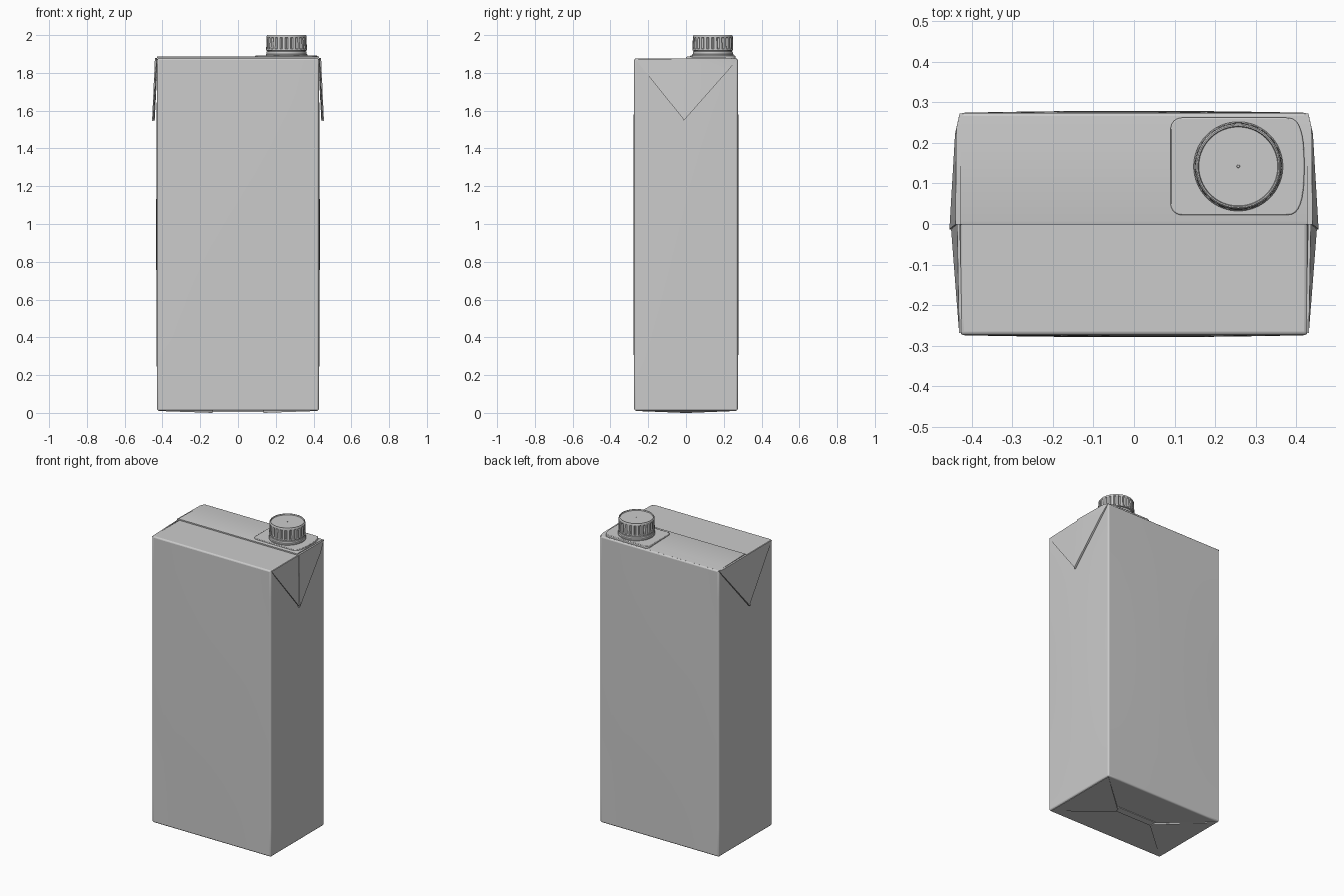
import bpy, bmesh, math
from mathutils import Vector

if "Cube" in bpy.data.objects:
    bpy.data.objects.remove(bpy.data.objects["Cube"])

W, D, Z0, Z1 = 0.428, 0.274, 0.012, 1.876


def finish(name, bm, bevel=0.0, segments=2, angle=35):
    bmesh.ops.recalc_face_normals(bm, faces=bm.faces)
    me = bpy.data.meshes.new(name)
    bm.to_mesh(me)
    bm.free()
    ob = bpy.data.objects.new(name, me)
    bpy.context.collection.objects.link(ob)
    if bevel:
        mod = ob.modifiers.new("soft_edges", 'BEVEL')
        mod.width, mod.segments = bevel, segments
        mod.limit_method, mod.angle_limit = 'ANGLE', math.radians(30)
    bpy.ops.object.select_all(action='DESELECT')
    ob.select_set(True)
    bpy.context.view_layer.objects.active = ob
    bpy.ops.object.shade_smooth_by_angle(angle=math.radians(angle))
    return ob


def plate(name, points, offset, bevel=0.0):
    """Solid sheet: an outline extruded along an offset vector."""
    bm = bmesh.new()
    a = [bm.verts.new(p) for p in points]
    b = [bm.verts.new(Vector(p) + Vector(offset)) for p in points]
    n = len(a)
    bm.faces.new(a)
    bm.faces.new(b)
    for i in range(n):
        bm.faces.new((a[i], a[(i + 1) % n], b[(i + 1) % n], b[i]))
    bmesh.ops.triangulate(bm, faces=[f for f in bm.faces if len(f.verts) == 4])
    return finish(name, bm, bevel)


def lathe(name, profile, centre, seg=96, ribs=24):
    """Revolve (radius, z, groove depth); grooves are cut between the ribs."""
    bm = bmesh.new()
    rings = []
    for r, z, groove in profile:
        ring = []
        for i in range(seg):
            t = 2 * math.pi * i / seg
            rr = r - (groove if i % (seg // ribs) == 0 else 0)
            ring.append(bm.verts.new((centre[0] + rr * math.cos(t),
                                      centre[1] + rr * math.sin(t), z)))
        rings.append(ring)
    for lo, hi in zip(rings, rings[1:]):
        for i in range(seg):
            j = (i + 1) % seg
            bm.faces.new((lo[i], lo[j], hi[j], hi[i]))
    bm.faces.new(rings[0][::-1])
    bm.faces.new(rings[-1])
    return finish(name, bm, angle=30)


# Carton body with faintly bulging walls
bm = bmesh.new()
bmesh.ops.create_cube(bm, size=2)
bmesh.ops.subdivide_edges(bm, edges=bm.edges[:], cuts=9, use_grid_fill=True)
for v in bm.verts:
    x, y, z = v.co
    bulge = 0.005 * (1 - z * z)
    v.co = (x * (W + bulge * (1 - y * y) * (abs(x) > 0.99)),
            y * (D + bulge * (1 - x * x) * (abs(y) > 0.99)),
            Z0 + (Z1 - Z0) * (z + 1) / 2)
finish("carton_body", bm, 0.009, 3)

# Top seam folded over the back half
bm = bmesh.new()
section = [(-0.001, 1.868), (-0.001, 1.884), (0.008, 1.886), (0.20, 1.881),
           (D - 0.008, 1.876), (D - 0.008, 1.868)]
ends = [[bm.verts.new((x, y, z)) for y, z in section] for x in (-W, W)]
for e in ends:
    bm.faces.new(e)
for i in range(len(section)):
    j = (i + 1) % len(section)
    bm.faces.new((ends[0][i], ends[0][j], ends[1][j], ends[1][i]))
finish("top_seam_fold", bm)

for s, side in ((-1, "left"), (1, "right")):
    # Triangular ears folded down the sides; back half is the thicker layer
    plate(f"{side}_ear_front",
          [(s * 0.424, -0.269, 1.872), (s * 0.429, 0.0, 1.876),
           (s * 0.444, -0.010, 1.55)], (s * 0.007, 0, 0))
    bm = bmesh.new()
    outline = [((0.422, 0.272, 1.874), 0.008), ((0.424, 0.235, 1.878), 0.014),
               ((0.424, -0.001, 1.880), 0.016), ((0.441, -0.013, 1.546), 0.014),
               ((0.431, 0.223, 1.813), 0.010)]
    inner = [bm.verts.new((s * p[0], p[1], p[2])) for p, t in outline]
    outer = [bm.verts.new((s * (p[0] + t), p[1], p[2])) for p, t in outline]
    for ring in (inner, outer):
        bm.faces.new((ring[0], ring[1], ring[4]))
        bm.faces.new((ring[1], ring[2], ring[4]))
        bm.faces.new((ring[2], ring[3], ring[4]))
    for i in range(5):
        j = (i + 1) % 5
        bm.faces.new((inner[i], inner[j], outer[j], outer[i]))
    finish(f"{side}_ear_back", bm)

    # Triangular flaps folded under the base
    plate(f"{side}_base_flap",
          [(s * 0.42, -0.265, 0.010), (s * 0.42, 0.265, 0.010),
           (s * 0.135, 0.012, 0.0), (s * 0.135, -0.012, 0.0)], (0, 0, 0.012))

# Bottom seam between the two base flaps
plate("base_seam", [(-0.14, -0.012, 0.005), (0.14, -0.012, 0.005),
                    (0.14, 0.03, 0.008), (-0.14, 0.03, 0.008)], (0, 0, 0.012))

# Spout base plate: rounded corners on the left, bowed edge on the right
cx, cy, hy = 0.257, 0.142, 0.120
rim = []
for k in range(7):
    t = math.pi / 2 * k / 6
    rim.append((0.118 - 0.028 * math.sin(t), cy + hy - 0.028 + 0.028 * math.cos(t)))
rim += [(x, 2 * cy - y) for x, y in reversed(rim)]
bow = []
for k in range(17):
    t = -math.pi / 2 + math.pi * k / 16
    y = math.copysign(abs(math.sin(t)) ** 0.75, t)
    bow.append((0.375 + 0.045 * abs(math.cos(t)) ** 0.7, cy + hy * y))
plate("spout_base", [(x, y, 1.870) for x, y in rim + bow], (0, 0, 0.021), 0.003)

# Neck, tamper ring and ribbed screw cap
lathe("spout_neck", [(0.098, 1.88, 0), (0.098, 1.925, 0)], (cx, cy))
lathe("tamper_ring", [(0.110, 1.885, 0), (0.110, 1.897, 0), (0.106, 1.901, 0),
                      (0.105, 1.913, 0), (0.100, 1.915, 0)], (cx, cy))
lathe("screw_cap", [(0.102, 1.917, 0), (0.108, 1.919, 0), (0.108, 1.926, 0),
                    (0.108, 1.928, 0.007), (0.106, 1.984, 0.007),
                    (0.106, 1.987, 0), (0.105, 1.996, 0), (0.102, 2.0, 0),
                    (0.099, 2.0, 0), (0.097, 1.993, 0), (0.004, 1.993, 0),
                    (0.003, 1.995, 0)], (cx, cy))
